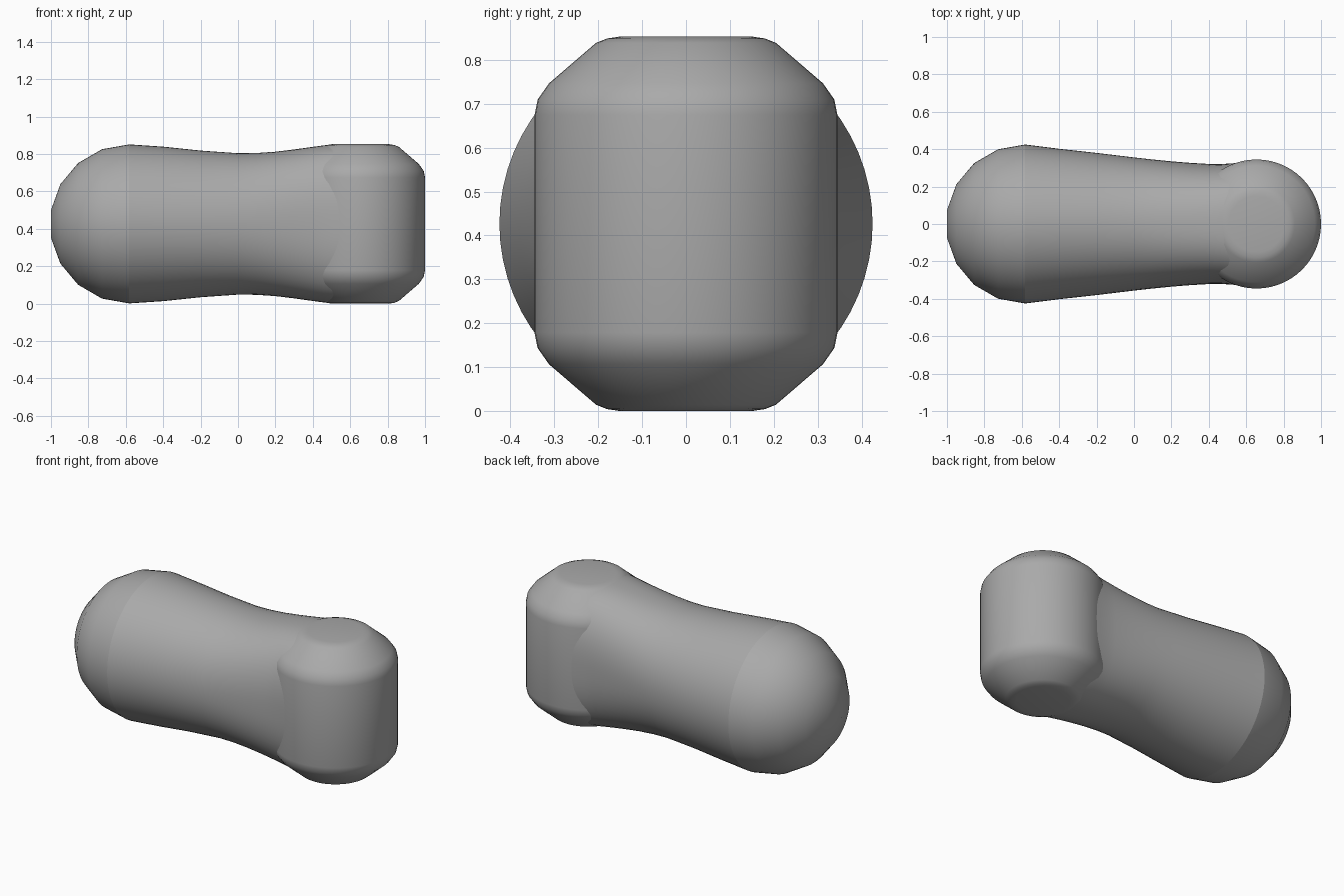
import bpy, bmesh, math

if "Cube" in bpy.data.objects:
    bpy.data.objects.remove(bpy.data.objects["Cube"])

MID = 0.4265          # height of the long axis
BALL_X, BALL_R = -0.5815, 0.425
PIVOT_X = 0.655

grey = bpy.data.materials.new("mid grey")
grey.diffuse_color = (0.4, 0.4, 0.4, 1)
grey.use_nodes = True
grey.node_tree.nodes["Principled BSDF"].inputs["Base Color"].default_value = grey.diffuse_color


def loft(name, rings, cap_start=True, cap_end=True, angle=40):
    """Skin a list of closed rings and cap the ends."""
    bm = bmesh.new()
    loops = [[bm.verts.new(p) for p in ring] for ring in rings]
    n = len(loops[0])
    for a, b in zip(loops, loops[1:]):
        for i in range(n):
            j = (i + 1) % n
            bm.faces.new((a[i], a[j], b[j], b[i]))
    if cap_start:
        bm.faces.new(loops[0][::-1])
    if cap_end:
        bm.faces.new(loops[-1])
    bmesh.ops.recalc_face_normals(bm, faces=bm.faces)
    mesh = bpy.data.meshes.new(name)
    bm.to_mesh(mesh)
    bm.free()
    mesh.materials.append(grey)
    obj = bpy.data.objects.new(name, mesh)
    bpy.context.collection.objects.link(obj)
    bpy.ops.object.select_all(action='DESELECT')
    obj.select_set(True)
    bpy.context.view_layer.objects.active = obj
    bpy.ops.object.shade_smooth_by_angle(angle=math.radians(angle))
    return obj


def section(x, a, b, n=2.0, count=64):
    """Superellipse across the long axis: half width a, half height b."""
    ring = []
    for i in range(count):
        t = 2 * math.pi * i / count
        c, s = math.cos(t), math.sin(t)
        k = (abs(c) ** n + abs(s) ** n) ** (-1 / n)
        ring.append((x, a * c * k, MID + b * s * k))
    return ring


def disc(z, r, count=56):
    return [(PIVOT_X + r * math.cos(2 * math.pi * i / count),
             r * math.sin(2 * math.pi * i / count), z) for i in range(count)]


# Rounded ball end, turned around the long axis
ball = []
for deg in (10, 30, 50, 70, 90):
    t = math.radians(deg)
    r = BALL_R * math.sin(t)
    ball.append(section(BALL_X - BALL_R * math.cos(t), r, r))
loft("ball_end", ball, cap_end=False)

# Waisted shaft: x, half width, half height, squareness
stations = [(BALL_X, 0.425, 0.425, 2.0), (-0.4, 0.402, 0.413, 2.0),
            (-0.2, 0.380, 0.392, 2.03), (0.0, 0.356, 0.378, 2.1),
            (0.1, 0.345, 0.379, 2.18), (0.2, 0.335, 0.386, 2.28),
            (0.3, 0.327, 0.398, 2.38), (0.4, 0.321, 0.412, 2.5),
            (0.46, 0.320, 0.420, 2.6), (0.52, 0.324, 0.425, 2.7),
            (0.6, 0.330, 0.425, 2.8)]
loft("shaft", [section(*s) for s in stations], cap_start=False)

# Upright barrel end with rounded shoulders
upper = [(0.248, 0.345), (0.283, 0.338), (0.320, 0.312),
         (0.412, 0.205), (0.422, 0.180), (0.4265, 0.150)]
profile = [(-h, r) for h, r in reversed(upper)] + upper
loft("barrel_end", [disc(MID + h, r) for h, r in profile])
